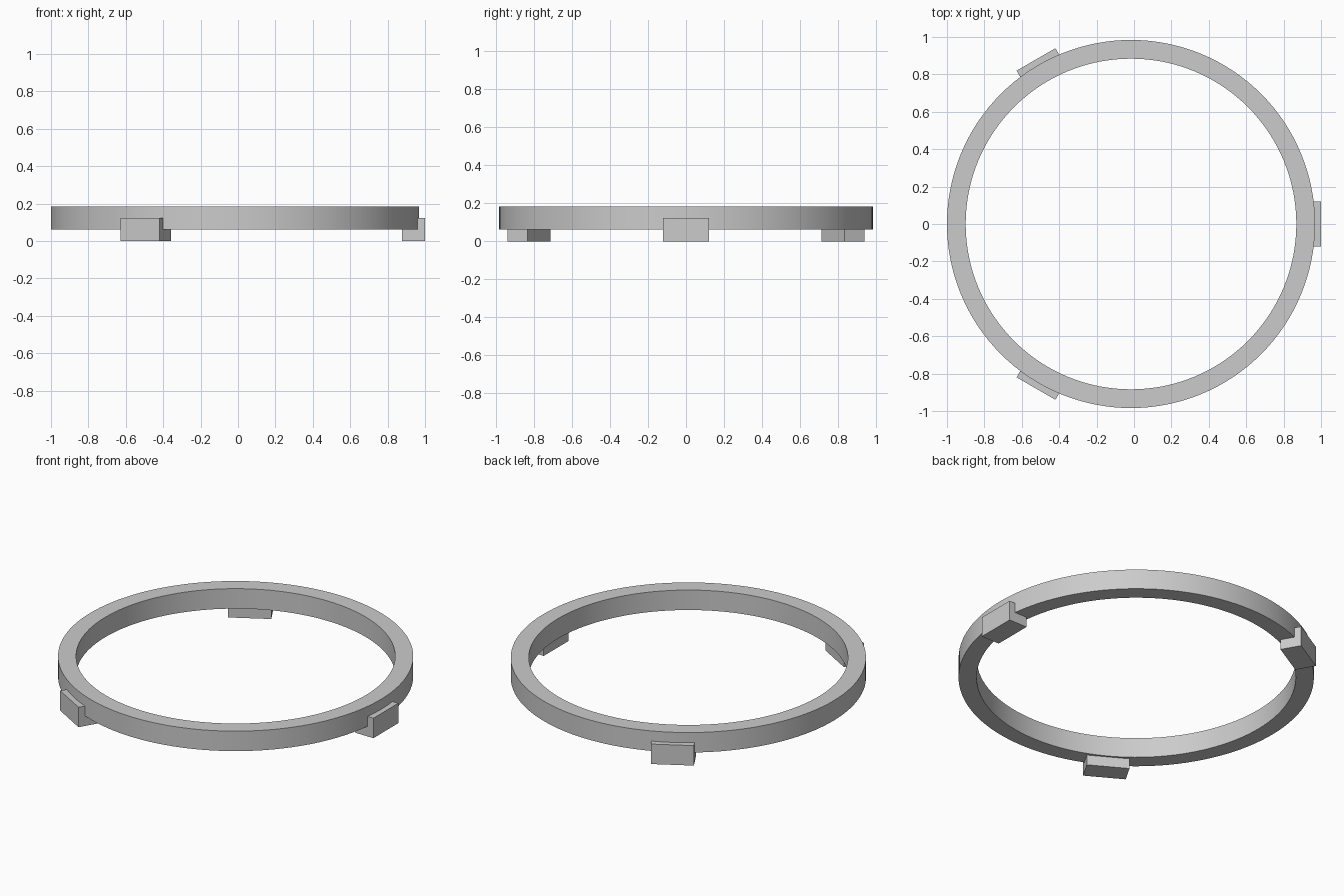
import bpy, bmesh, math
from mathutils import Matrix, Vector

cube = bpy.data.objects.get("Cube")
if cube:
    bpy.data.objects.remove(cube, do_unlink=True)

CENTRE = Vector((-0.016, 0, 0))
OUTER, INNER = 0.984, 0.884
RING_Z = (0.062, 0.184)
LUG_R = (0.894, 1.016)
LUG_WIDTH, LUG_HEIGHT = 0.24, 0.122
SEGMENTS = 128

grey = bpy.data.materials.new("light grey")
colour = (0.6, 0.6, 0.6, 1)
grey.diffuse_color = colour
grey.use_nodes = True
grey.node_tree.nodes["Principled BSDF"].inputs["Base Color"].default_value = colour


def finish(name, bm):
    bmesh.ops.recalc_face_normals(bm, faces=bm.faces)
    mesh = bpy.data.meshes.new(name)
    bm.to_mesh(mesh)
    bm.free()
    mesh.materials.append(grey)
    obj = bpy.data.objects.new(name, mesh)
    obj.location = CENTRE
    bpy.context.collection.objects.link(obj)
    return obj


# Ring: rectangular section revolved about the vertical axis
bm = bmesh.new()
low, high = RING_Z
section = [bm.verts.new((r, 0, z)) for r, z in
           ((INNER, low), (OUTER, low), (OUTER, high), (INNER, high))]
edges = [bm.edges.new((section[i], section[i - 1])) for i in range(4)]
bmesh.ops.spin(bm, geom=section + edges, cent=(0, 0, 0), axis=(0, 0, 1),
               angle=math.tau, steps=SEGMENTS, use_merge=True)
bmesh.ops.remove_doubles(bm, verts=bm.verts, dist=0.0001)
ring = finish("ring", bm)
bpy.context.view_layer.objects.active = ring
ring.select_set(True)
bpy.ops.object.shade_smooth_by_angle(angle=math.radians(30))

# Three lugs under the ring, each with a lip rising outside its wall
for i, name in enumerate(("left_lug", "back_right_lug", "front_right_lug")):
    bm = bmesh.new()
    size = (LUG_R[1] - LUG_R[0], LUG_WIDTH, LUG_HEIGHT)
    place = Matrix.Translation((sum(LUG_R) / 2, 0, LUG_HEIGHT / 2))
    bmesh.ops.create_cube(bm, size=1, matrix=place @ Matrix.Diagonal((*size, 1)))
    lug = finish(name, bm)
    lug.rotation_euler.z = i * math.tau / 3
